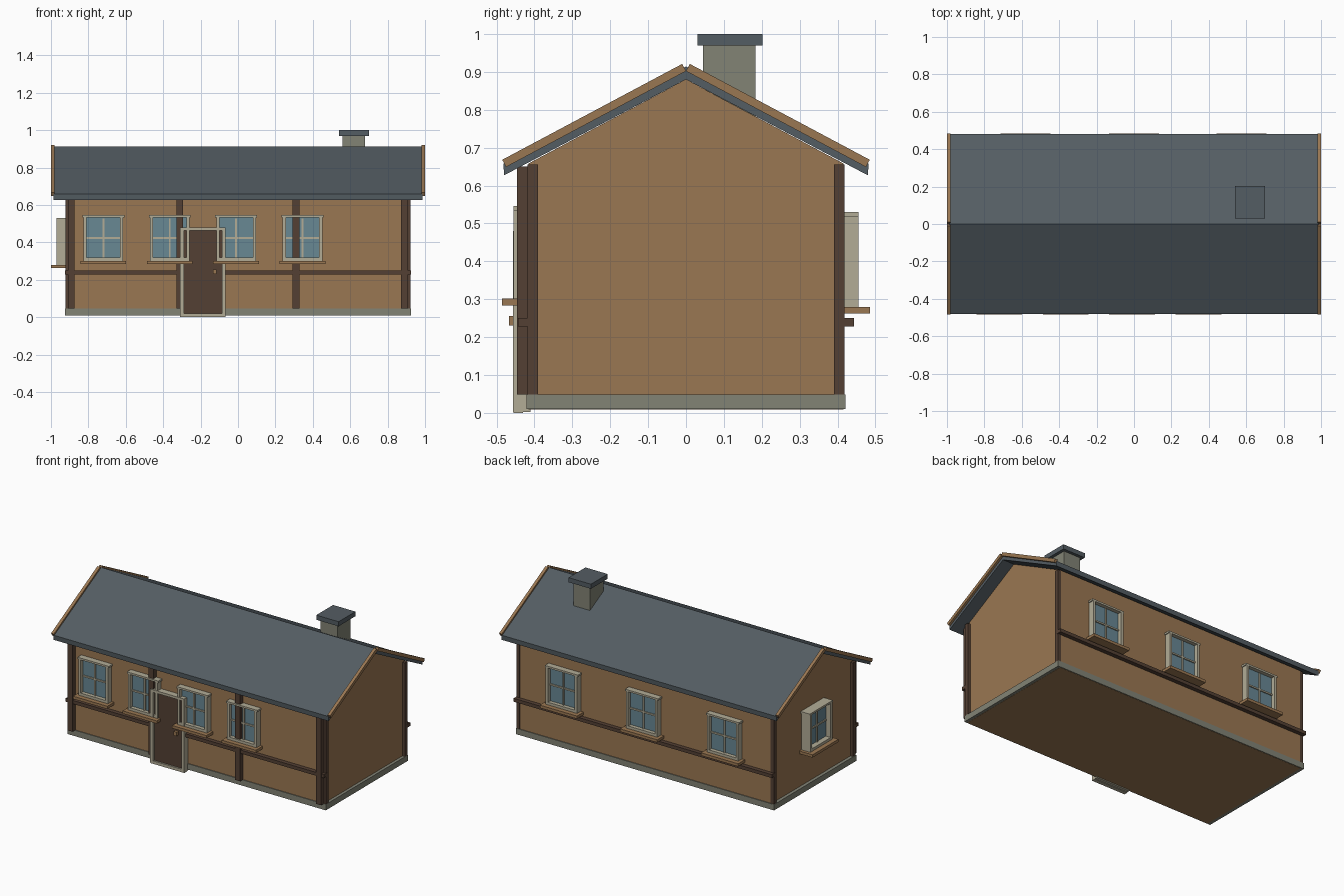
import bpy, bmesh, math
from mathutils import Matrix

if "Cube" in bpy.data.objects:
    bpy.data.objects.remove(bpy.data.objects["Cube"])


def material(name, rgb):
    m = bpy.data.materials.new(name)
    lin = [(c / 255 / 12.92) if c < 11 else ((c / 255 + 0.055) / 1.055) ** 2.4 for c in rgb]
    m.diffuse_color = (*lin, 1)
    m.use_nodes = True
    m.node_tree.nodes["Principled BSDF"].inputs["Base Color"].default_value = m.diffuse_color
    return m


WALL = material("tan_wall", (154, 119, 82))
SLATE = material("slate", (84, 93, 99))
TIMBER = material("dark_timber", (84, 64, 52))
STONE = material("grey_stone", (130, 131, 117))
CREAM = material("cream_trim", (178, 172, 150))
GLASS = material("blue_glass", (104, 136, 148))


def finish(name, bm, mat, turn=0):
    bmesh.ops.recalc_face_normals(bm, faces=bm.faces)
    bm.transform(Matrix.Rotation(turn, 4, 'Z'))
    me = bpy.data.meshes.new(name)
    bm.to_mesh(me)
    bm.free()
    me.materials.append(mat)
    ob = bpy.data.objects.new(name, me)
    bpy.context.collection.objects.link(ob)
    return ob


def boxes(name, mat, *spans, turn=0):
    """One object made of boxes, each given as x0, x1, y0, y1, z0, z1."""
    bm = bmesh.new()
    for x0, x1, y0, y1, z0, z1 in spans:
        mid = Matrix.Translation(((x0 + x1) / 2, (y0 + y1) / 2, (z0 + z1) / 2))
        size = Matrix.Diagonal((x1 - x0, y1 - y0, z1 - z0, 1))
        bmesh.ops.create_cube(bm, size=1, matrix=mid @ size)
    return finish(name, bm, mat, turn)


def prism(name, mat, profile, x0, x1):
    """Extrude a (y, z) profile along x."""
    bm = bmesh.new()
    face = bm.faces.new([bm.verts.new((x0, y, z)) for y, z in profile])
    out = bmesh.ops.extrude_face_region(bm, geom=[face])
    bmesh.ops.translate(bm, vec=(x1 - x0, 0, 0),
                        verts=[v for v in out['geom'] if isinstance(v, bmesh.types.BMVert)])
    return finish(name, bm, mat)


# Gabled body and stone plinth
prism("walls", WALL, [(-.416, .009), (.416, .009), (.416, .658), (0, .88), (-.416, .658)], -.905, .905)
boxes("plinth", STONE, (-.926, .924, -.421, .421, .01, .048))

# Roof slab and verge boards at both ends
prism("roof", SLATE, [(0, .88), (.48, .627), (.482, .658), (0, .914), (-.482, .658), (-.48, .627)], -.986, .986)
for x in (-1, .98):
    for s in (-1, 1):
        prism("verge_board", WALL, [(0, .902), (s * .01, .921), (s * .485, .668), (s * .475, .649)], x, x + .02)

# Chimney
boxes("chimney_stack", STONE, (.56, .68, .045, .183, .76, .972))
boxes("chimney_cap", SLATE, (.54, .70, .03, .202, .97, 1.0))

# Timber posts and rails
for x in (-.892, -.312, .31, .89):
    boxes("front_post", TIMBER, (x - .018, x + .018, -.446, -.41, .048, .65))
for sx in (-1, 1):
    for sy in (-1, 1):
        x, y = sorted((sx * .9, sx * .923)), sorted((sy * .39, sy * .418))
        boxes("side_post", TIMBER, (*x, *y, .048, .655))
for s in (-1, 1):
    y = sorted((s * .41, s * .443))
    boxes("wall_rail", TIMBER, (-.925, .925, *y, .228, .25))


def window(u, wall, back, front, z0, z1, w, sill, turn):
    """Four-pane window facing -y at centre u, then turned about z."""
    a, b, t, m = u - w / 2, u + w / 2, .017, (z0 + z1) / 2
    boxes("window_glass", GLASS, (a + .008, b - .008, -back, -wall, z0 + .008, z1 - .008), turn=turn)
    boxes("window_frame", CREAM,
          (a, a + t, -front, -wall, z0, z1), (b - t, b, -front, -wall, z0, z1),
          (a - .006, b + .006, -front, -wall, z1 - .012, z1), (a + t, b - t, -front, -wall, z0, z0 + t),
          (u - .005, u + .005, -back - .008, -wall, z0 + t, z1 - t),
          (a + t, b - t, -back - .007, -wall, m - .005, m + .005), turn=turn)
    boxes("window_sill", WALL, (u - sill / 2, u + sill / 2, -sill_out(front), -wall, z0 - .018, z0), turn=turn)


def sill_out(front):
    return front + .03


# Windows on the front, back and left walls
for i in range(4):
    window(-.72 + i * .355, .412, .43, .455, .302, .546, .212, .245, 0)
for x in (-.58, 0, .575):
    window(-x, .412, .43, .455, .28, .53, .225, .266, math.pi)
window(0, .9, .935, .97, .28, .53, .225, .266, -math.pi / 2)

# Door with frame, threshold and handle
boxes("door", TIMBER, (-.292, -.08, -.4455, -.41, .012, .465))
boxes("door_frame", CREAM,
      (-.31, -.288, -.4565, -.41, .003, .48), (-.086, -.066, -.4565, -.41, .003, .48),
      (-.288, -.086, -.4565, -.41, .464, .48), (-.288, -.086, -.4565, -.41, .003, .02))
boxes("door_handle", WALL, (-.134, -.114, -.467, -.44, .23, .256))
boxes("door_threshold", CREAM, (-.31, -.066, -.455, -.43, 0, .012))
